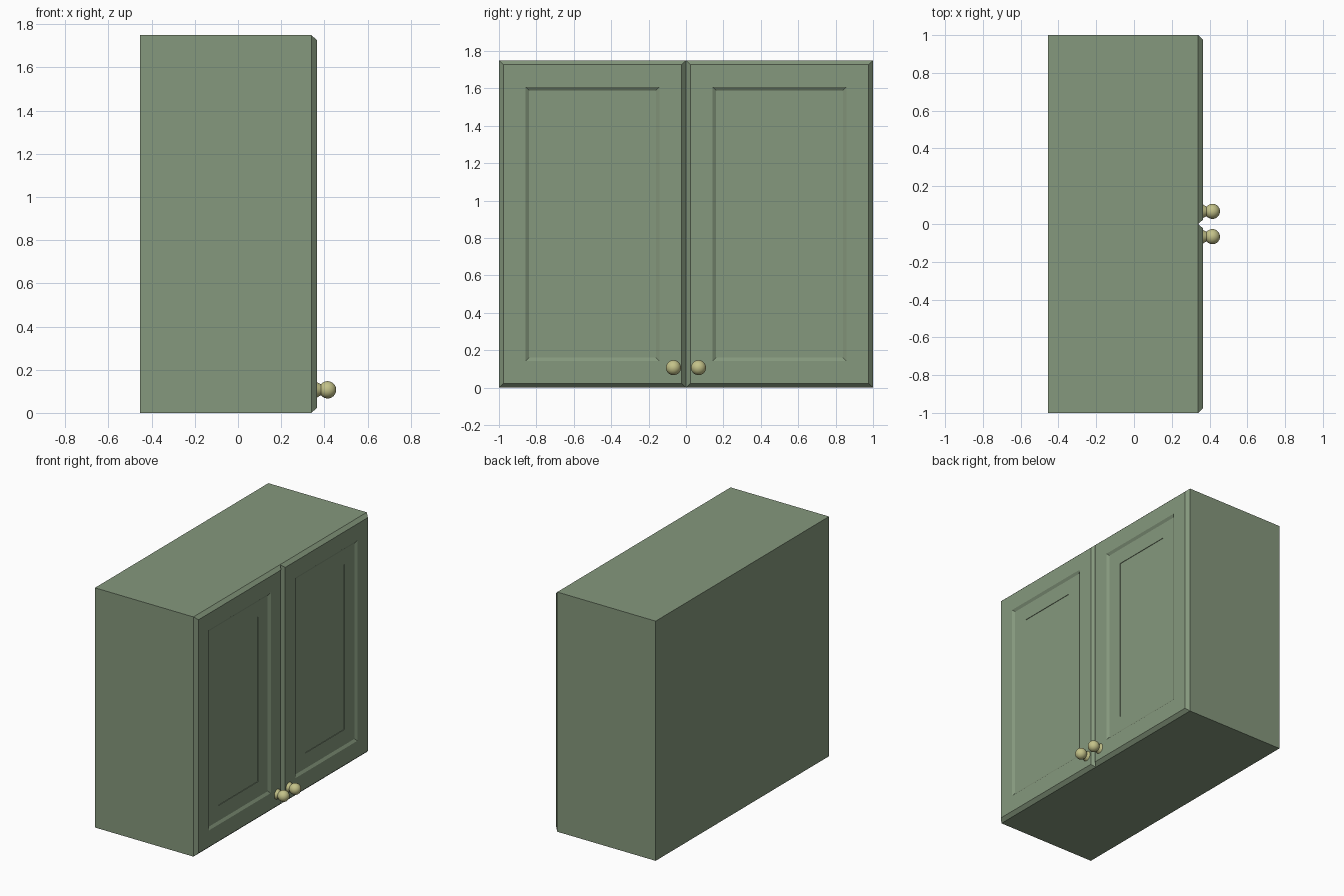
import bpy, bmesh
from math import pi
from mathutils import Matrix, Vector

old = bpy.data.objects.get("Cube")
if old:
    bpy.data.objects.remove(old)


def material(name, rgb):
    m = bpy.data.materials.new(name)
    m.use_nodes = True
    m.diffuse_color = (*rgb, 1)
    m.node_tree.nodes["Principled BSDF"].inputs["Base Color"].default_value = (*rgb, 1)
    return m


GREEN = material("sage green", (0.235, 0.314, 0.205))
BRASS = material("pale brass", (0.55, 0.54, 0.25))

BACK, FACE, FRONT, HEIGHT = -0.455, 0.34, 0.365, 1.75


def make_object(name, bm, mat):
    bmesh.ops.recalc_face_normals(bm, faces=bm.faces)
    mesh = bpy.data.meshes.new(name)
    bm.to_mesh(mesh)
    bm.free()
    mesh.materials.append(mat)
    obj = bpy.data.objects.new(name, mesh)
    bpy.context.collection.objects.link(obj)
    return obj


def box(bm, low, high):
    low, high = Vector(low), Vector(high)
    mat = Matrix.Translation((low + high) / 2) @ Matrix.Diagonal((*(high - low), 1))
    return bmesh.ops.create_cube(bm, size=1, matrix=mat)


# Cabinet body
bm = bmesh.new()
box(bm, (BACK, -1, 0), (FACE, 1, HEIGHT))
make_object("cabinet_body", bm, GREEN)


# Door: nested rectangles (inset from door edge, x depth) joined ring by ring
def door(name, y0, y1):
    steps = [(0, FACE), (0.023, FRONT), (0.143, FRONT), (0.161, FRONT - 0.012),
             (0.273, FRONT - 0.012), (0.273, FRONT - 0.016)]
    bm = bmesh.new()
    rings = []
    for d, x in steps:
        corners = [(y0 + d, d), (y1 - d, d), (y1 - d, HEIGHT - d), (y0 + d, HEIGHT - d)]
        rings.append([bm.verts.new((x, y, z)) for y, z in corners])
    for a, b in zip(rings, rings[1:]):
        for i in range(4):
            j = (i + 1) % 4
            bm.faces.new((a[i], a[j], b[j], b[i]))
    bm.faces.new(rings[-1])
    bm.faces.new(rings[0][::-1])
    make_object(name, bm, GREEN)


# Knob: flared stem with a ball on the end
def knob(name, y):
    z, ball_x = 0.107, 0.415
    bm = bmesh.new()
    turn = Matrix.Rotation(pi / 2, 4, 'Y')
    bmesh.ops.create_cone(bm, cap_ends=True, segments=32, radius1=0.036, radius2=0.025,
                          depth=0.02, matrix=Matrix.Translation((FRONT + 0.01, y, z)) @ turn)
    bmesh.ops.create_cone(bm, cap_ends=True, segments=32, radius1=0.025, radius2=0.025,
                          depth=0.02, matrix=Matrix.Translation((FRONT + 0.03, y, z)) @ turn)
    bmesh.ops.create_uvsphere(bm, u_segments=32, v_segments=16, radius=0.04,
                              matrix=Matrix.Translation((ball_x, y, z)) @ turn)
    obj = make_object(name, bm, BRASS)
    bpy.ops.object.select_all(action='DESELECT')
    obj.select_set(True)
    bpy.context.view_layer.objects.active = obj
    bpy.ops.object.shade_smooth_by_angle()


door("right_door", -1, 0)
door("left_door", 0, 1)
knob("right_knob", -0.067)
knob("left_knob", 0.067)
